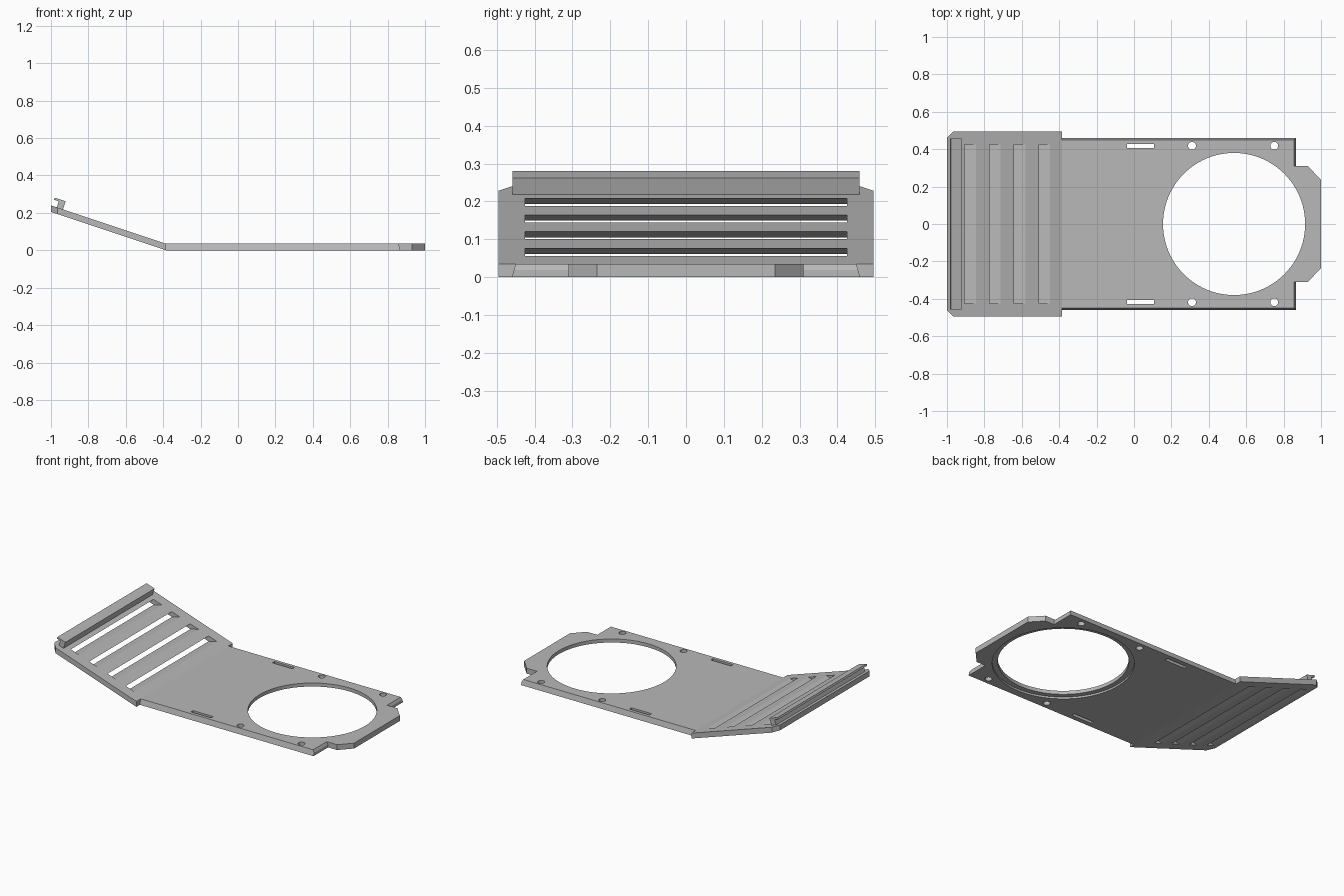
import bpy, bmesh, math
from mathutils import Vector

if "Cube" in bpy.data.objects:
    bpy.data.objects.remove(bpy.data.objects["Cube"])

grey = bpy.data.materials.new("plain_grey")
grey.use_nodes = True
colour = (0.48, 0.48, 0.48, 1)
grey.diffuse_color = colour
grey.node_tree.nodes["Principled BSDF"].inputs["Base Color"].default_value = colour

THICK = 0.035
BEND = -0.385
SLOPE = 1 / 3


def prism(name, points, axis, low, high):
    """Extrude a flat profile along an axis: profile is xy for z, xz for y, yz for x."""
    place = {"z": lambda a, b, d: (a, b, d),
             "y": lambda a, b, d: (a, d, b),
             "x": lambda a, b, d: (d, a, b)}[axis]
    bm = bmesh.new()
    face = bm.faces.new([bm.verts.new(place(a, b, low)) for a, b in points])
    extruded = bmesh.ops.extrude_face_region(bm, geom=[face])["geom"]
    offset = Vector(place(0, 0, high - low))
    bmesh.ops.translate(bm, vec=offset, verts=[g for g in extruded if isinstance(g, bmesh.types.BMVert)])
    bmesh.ops.recalc_face_normals(bm, faces=bm.faces)
    mesh = bpy.data.meshes.new(name)
    bm.to_mesh(mesh)
    bm.free()
    mesh.materials.append(grey)
    obj = bpy.data.objects.new(name, mesh)
    bpy.context.collection.objects.link(obj)
    return obj


def circle(x, y, r, n):
    return [(x + r * math.cos(math.tau * i / n), y + r * math.sin(math.tau * i / n)) for i in range(n)]


def box(x0, x1, y0, y1):
    return [(x0, y0), (x1, y0), (x1, y1), (x0, y1)]


def cut(target, points, axis, low, high):
    """Subtract a prism from the target and discard the cutter."""
    cutter = prism("cutter", points, axis, low, high)
    cutter.hide_render = True
    mod = target.modifiers.new("cut", "BOOLEAN")
    mod.operation = "DIFFERENCE"
    mod.solver = "EXACT"
    mod.object = cutter
    bpy.context.view_layer.objects.active = target
    bpy.ops.object.modifier_apply(modifier=mod.name)
    bpy.data.objects.remove(cutter)


def ramp_z(x):
    """Height of the ramp's underside."""
    return (BEND - x) * SLOPE


# Flat plate with the chamfered end tab
half = [(BEND, 0.46), (0.865, 0.46), (0.865, 0.31), (0.93, 0.31), (1.0, 0.235)]
plate = prism("base_plate", half + [(x, -y) for x, y in reversed(half)], "z", 0, THICK)

# Large round opening with a shallow recess below
cut(plate, circle(0.535, 0, 0.38, 96), "z", -0.1, 0.1)
cut(plate, circle(0.535, 0, 0.412, 96), "z", -0.1, 0.012)

for s in (-1, 1):
    # Screw holes and narrow slots along the edges
    for x in (0.31, 0.75):
        cut(plate, circle(x, s * 0.418, 0.021, 24), "z", -0.1, 0.1)
    cut(plate, box(-0.038, 0.107, s * 0.418 - 0.011, s * 0.418 + 0.011), "z", -0.1, 0.1)
    # Slanted long sides and bevelled end shoulders
    cut(plate, [(s * 0.46, 0), (s * 0.45, THICK), (s * 0.447, 0.045), (s * 0.5, 0.045), (s * 0.5, 0)],
        "x", -0.5, 0.9)
    cut(plate, [(0.866, 0.017), (0.855, 0.036), (0.855, 0.06), (0.9, 0.06), (0.9, 0.017)],
        "y", *sorted((s * 0.31, s * 0.5)))

# Sloped ramp with clipped corners
ramp = prism("ramp", [(BEND, 0), (BEND, THICK), (-1, ramp_z(-1) + THICK), (-1, ramp_z(-1))],
             "y", -0.495, 0.495)
for s in (-1, 1):
    cut(ramp, [(-1.02, s * 0.44), (-1.02, s * 0.515), (-0.945, s * 0.515)], "z", -0.1, 0.5)

# Slanted louvre slots through the ramp
for i in range(4):
    left = -0.905 + i * 0.132
    right = left + 0.06
    top_l, top_r = ramp_z(left) + THICK, ramp_z(right) + THICK
    dx, dz = 0.12, 0.03
    cut(ramp, [(left + dx, top_l + dz), (right + dx, top_r + dz),
               (right - dx, top_r - dz), (left - dx, top_l - dz)], "y", -0.425, 0.425)

# Hooked lip across the upper end
lip = prism("hooked_lip", [(-0.937, 0.214), (-0.921, 0.262), (-0.979, 0.281), (-0.984, 0.27),
                           (-0.958, 0.261), (-0.971, 0.225)], "y", -0.458, 0.458)

for obj in (plate, ramp, lip):
    bpy.ops.object.select_all(action="DESELECT")
    obj.select_set(True)
    bpy.context.view_layer.objects.active = obj
    bpy.ops.object.shade_smooth_by_angle(angle=math.radians(15))
